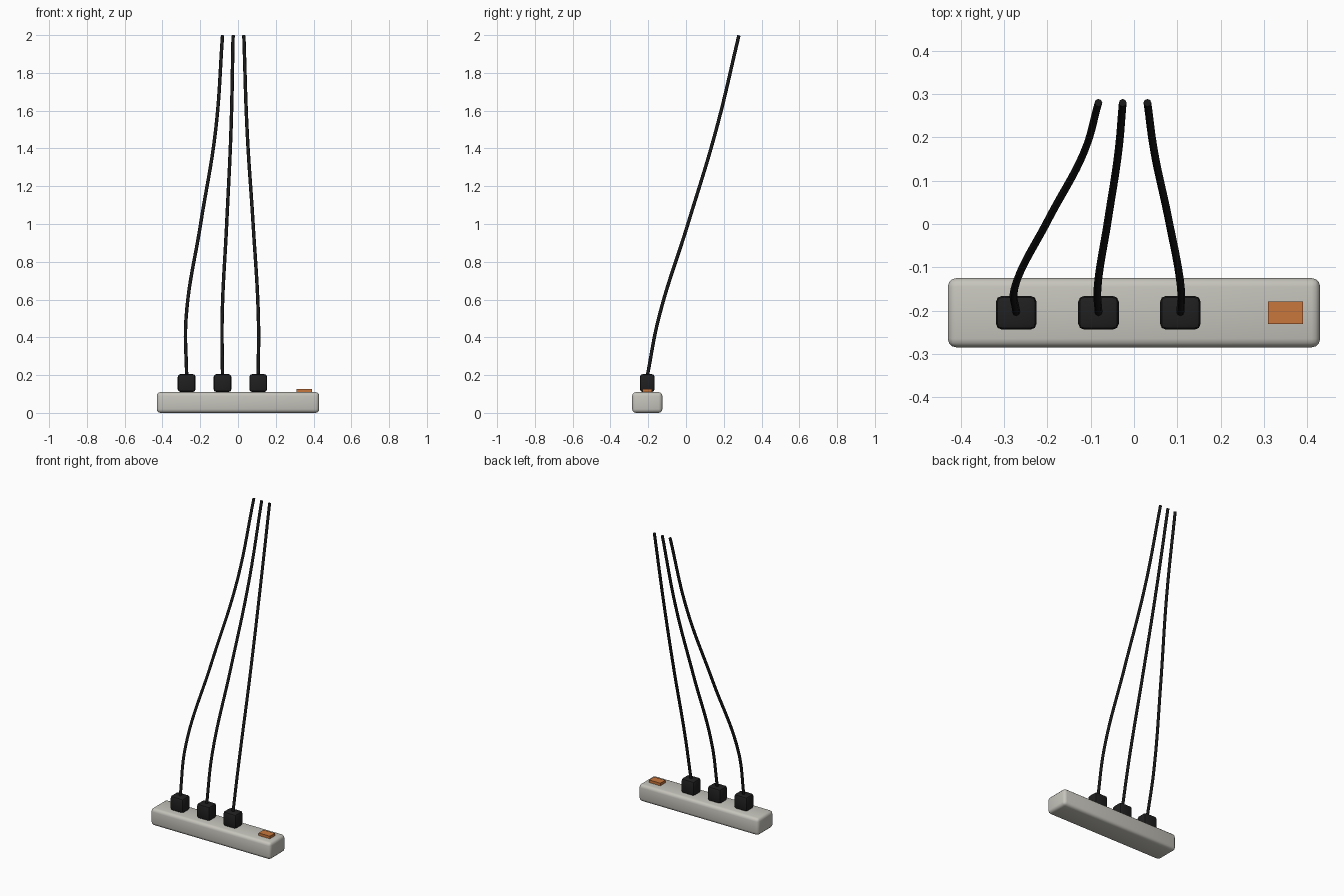
import bpy, math

if "Cube" in bpy.data.objects:
    bpy.data.objects.remove(bpy.data.objects["Cube"])

def material(name, rgb):
    m = bpy.data.materials.new(name)
    m.diffuse_color = (*rgb, 1)
    m.use_nodes = True
    m.node_tree.nodes["Principled BSDF"].inputs["Base Color"].default_value = m.diffuse_color
    return m

GREY = material("warm_grey_plastic", (0.56, 0.55, 0.50))
PLUG = material("soft_black_plastic", (0.014, 0.014, 0.014))
CABLE = material("black_rubber", (0.009, 0.009, 0.009))
ORANGE = material("orange_switch", (0.58, 0.18, 0.045))

def box(name, centre, size, mat, bevel=0, segments=3):
    bpy.ops.mesh.primitive_cube_add(size=1, location=centre)
    ob = bpy.context.object
    ob.name = name
    ob.scale = size
    bpy.ops.object.transform_apply(location=False, rotation=False, scale=True)
    ob.data.materials.append(mat)
    if bevel:
        mod = ob.modifiers.new("rounded_edges", 'BEVEL')
        mod.width, mod.segments = bevel, segments
        bpy.ops.object.modifier_apply(modifier=mod.name)
        bpy.ops.object.shade_smooth_by_angle(angle=math.radians(35))
    return ob

def cable(name, points, radius=0.009):
    cu = bpy.data.curves.new(name, 'CURVE')
    cu.dimensions = '3D'
    cu.bevel_depth = radius
    cu.bevel_resolution = 2
    cu.resolution_u = 10
    cu.use_fill_caps = True
    sp = cu.splines.new('BEZIER')
    sp.bezier_points.add(len(points) - 1)
    for bp, p in zip(sp.bezier_points, points):
        bp.co = p
        bp.handle_left_type = bp.handle_right_type = 'AUTO'
    cu.materials.append(CABLE)
    ob = bpy.data.objects.new(name, cu)
    bpy.context.collection.objects.link(ob)

# Power strip body and rocker switch
Y = -0.205
box("strip_body", (0, Y, 0.055), (0.86, 0.16, 0.11), GREY, 0.02)
box("rocker_switch", (0.35, Y, 0.1165), (0.081, 0.052, 0.021), ORANGE)

# Plugs, each with a cable sweeping up and back
YZ = [(Y, 0.195), (-0.145, 0.5), (0.01, 1.0), (0.16, 1.5), (0.28, 1.998)]
CABLE_X = {
    "left": (-0.272, -0.275, -0.198, -0.118, -0.082),
    "middle": (-0.082, -0.084, -0.060, -0.037, -0.026),
    "right": (0.107, 0.108, 0.080, 0.048, 0.031),
}
for side, xs in CABLE_X.items():
    box(side + "_plug", (xs[0], Y, 0.158), (0.094, 0.078, 0.094), PLUG, 0.014, 2)
    cable(side + "_cable", [(x, y, z) for x, (y, z) in zip(xs, YZ)])
